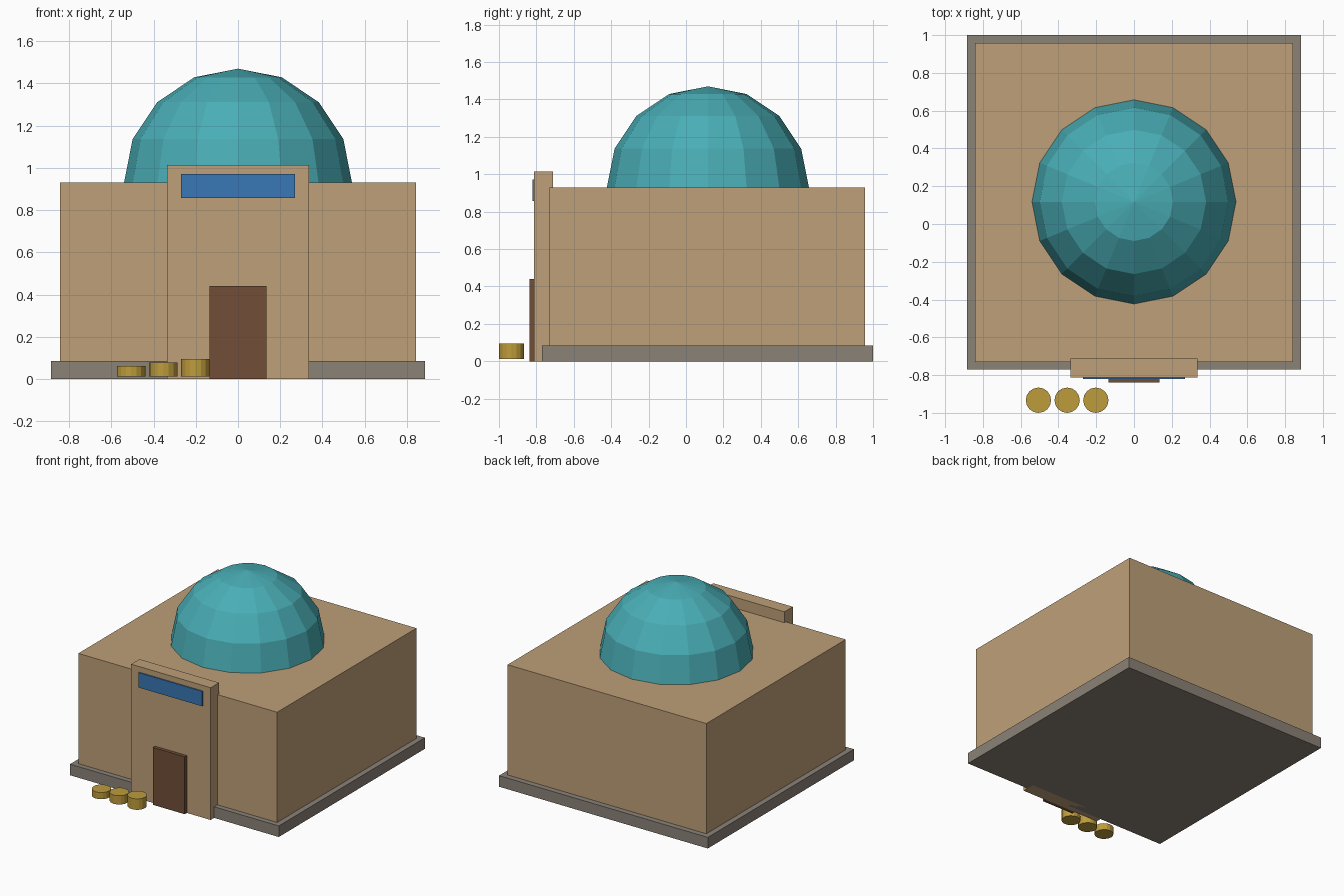
import bpy, bmesh, math
from mathutils import Matrix

if "Cube" in bpy.data.objects:
    bpy.data.objects.remove(bpy.data.objects["Cube"])


def material(name, rgb):
    """Flat material from 0-255 sRGB values."""
    m = bpy.data.materials.new(name)
    lin = [((c / 255 + 0.055) / 1.055) ** 2.4 for c in rgb]
    m.diffuse_color = (*lin, 1)
    m.use_nodes = True
    m.node_tree.nodes["Principled BSDF"].inputs["Base Color"].default_value = m.diffuse_color
    return m


SAND = material("sandstone", (190, 160, 120))
STONE = material("grey stone", (139, 130, 119))
TEAL = material("teal tile", (73, 174, 182))
BLUE = material("blue tile", (56, 119, 182))
WOOD = material("dark wood", (113, 79, 55))
GOLD = material("gold", (190, 156, 60))


def finish(name, bm, mat):
    mesh = bpy.data.meshes.new(name)
    bm.to_mesh(mesh)
    bm.free()
    mesh.materials.append(mat)
    ob = bpy.data.objects.new(name, mesh)
    bpy.context.collection.objects.link(ob)
    return ob


def box(name, half_x, y, z, mat):
    """Box centred on x = 0, spanning the given y and z ranges."""
    bm = bmesh.new()
    size = (2 * half_x, y[1] - y[0], z[1] - z[0])
    mid = (0, sum(y) / 2, sum(z) / 2)
    bmesh.ops.create_cube(bm, size=1, matrix=Matrix.LocRotScale(mid, None, size))
    return finish(name, bm, mat)


# Building
box("plinth", 0.885, (-0.77, 1.0), (0, 0.085), STONE)
box("main_hall", 0.843, (-0.73, 0.957), (0.085, 0.93), SAND)
box("entrance_portal", 0.337, (-0.812, -0.711), (0, 1.014), SAND)
box("door", 0.135, (-0.838, -0.812), (0, 0.44), WOOD)
box("tile_band", 0.27, (-0.821, -0.812), (0.857, 0.971), BLUE)

# Dome: upper half of a faceted sphere
bm = bmesh.new()
bmesh.ops.create_uvsphere(bm, u_segments=16, v_segments=8, radius=0.54)
bmesh.ops.delete(bm, geom=[v for v in bm.verts if v.co.z < -0.01], context='VERTS')
bmesh.ops.translate(bm, verts=bm.verts, vec=(0, 0.117, 0.93))
finish("dome", bm, TEAL)

# Row of gold discs growing taller towards the door
for i, top in enumerate((0.062, 0.078, 0.095)):
    bm = bmesh.new()
    base = 0.011
    bmesh.ops.create_cone(bm, cap_ends=True, segments=16, radius1=0.067, radius2=0.067,
                          depth=top - base,
                          matrix=Matrix.Translation((-0.506 + 0.152 * i, -0.933, (base + top) / 2)))
    finish(f"gold_disc_{i + 1}", bm, GOLD)
